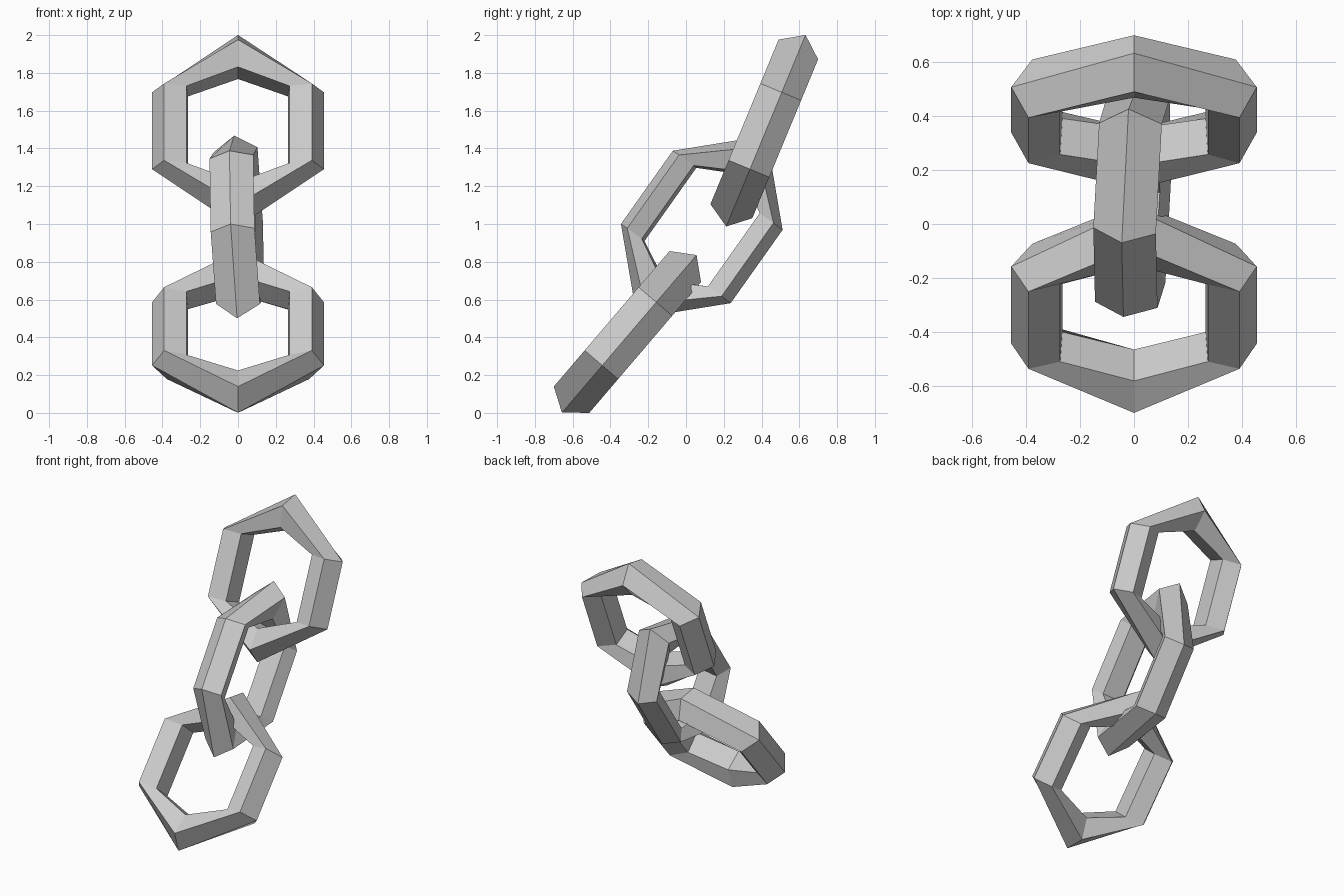
import bpy, bmesh
from math import sin, cos, radians
from mathutils import Vector

if "Cube" in bpy.data.objects:
    bpy.data.objects.remove(bpy.data.objects["Cube"])

SIDES = 5        # pentagonal bar
TWIST = -4       # slight roll of the bar section, degrees


def section(mid, radius):
    # (distance from link centre, thickness offset) around the bar
    pts = []
    for k in range(SIDES):
        a = radians(TWIST + 360 / SIDES * k)
        pts.append((mid + radius * cos(a), 0.123 * sin(a)))
    return pts


def make_link(name, centre, width_axis, length_axis, width=1.0, length=1.0):
    w = Vector(width_axis).normalized()
    d = Vector(length_axis).normalized()
    m = w.cross(d).normalized()
    c = Vector(centre)
    side = section(0.3525, 0.1027)
    tip = section(0.425, 0.124)

    # Six stations round the link: two pointed tips, four side corners
    stations = [
        [(0, r, t) for r, t in tip],
        [(r, 0.22, t) for r, t in side],
        [(r, -0.22, t) for r, t in side],
        [(0, -r, t) for r, t in tip],
        [(-r, -0.22, t) for r, t in side],
        [(-r, 0.22, t) for r, t in side],
    ]
    bm = bmesh.new()
    rings = [[bm.verts.new(c + w * (u * width) + d * (v * length) + m * t)
              for u, v, t in s] for s in stations]
    for i, ring in enumerate(rings):
        nxt = rings[(i + 1) % len(rings)]
        for k in range(SIDES):
            j = (k + 1) % SIDES
            bm.faces.new((ring[k], nxt[k], nxt[j], ring[j]))
    bmesh.ops.recalc_face_normals(bm, faces=bm.faces)
    mesh = bpy.data.meshes.new(name)
    bm.to_mesh(mesh)
    bm.free()
    obj = bpy.data.objects.new(name, mesh)
    bpy.context.collection.objects.link(obj)
    return obj


def tilt(deg):
    return (0, cos(radians(deg)), sin(radians(deg)))


# Upper and lower links lie across x, leaning back
make_link("upper_link", (0, 0.415, 1.497), (1, 0, 0), tilt(67.5))
make_link("lower_link", (0, -0.307, 0.424), (1, 0, 0), tilt(49.5))

# Middle link is turned edge-on, narrower and slightly longer
make_link("middle_link", (-0.004, 0.083, 0.985),
          (0.083, 0.811, -0.585), (-0.013, 0.578, 0.816),
          width=0.79, length=1.08)
